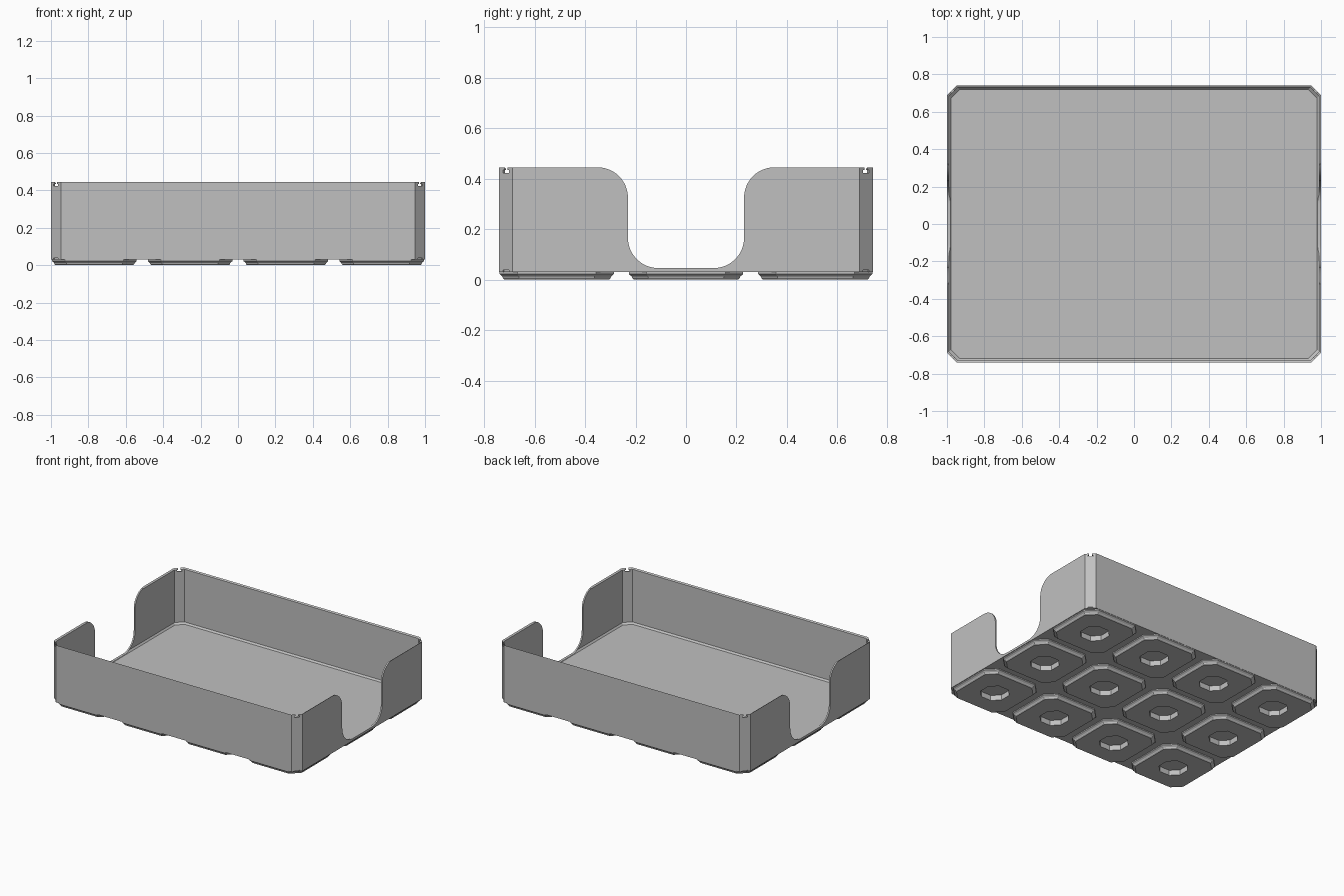
import bpy, bmesh, math
from mathutils import Matrix, Vector

if "Cube" in bpy.data.objects:
    bpy.data.objects.remove(bpy.data.objects["Cube"], do_unlink=True)

GREY = (0.53, 0.53, 0.53, 1)
grey = bpy.data.materials.new("plain_grey")
grey.use_nodes = True
grey.diffuse_color = GREY
grey.node_tree.nodes["Principled BSDF"].inputs["Base Color"].default_value = GREY

HX, HY, TOP, PITCH = 1.0, 0.74, 0.445, 0.512
CORNER, WALL = 0.053, 0.011


def finish(bm, name):
    bmesh.ops.recalc_face_normals(bm, faces=bm.faces)
    mesh = bpy.data.meshes.new(name)
    bm.to_mesh(mesh)
    bm.free()
    mesh.materials.append(grey)
    obj = bpy.data.objects.new(name, mesh)
    bpy.context.collection.objects.link(obj)
    return obj


def ring(hx, hy, c, z):
    """Rectangle with chamfered corners, eight points."""
    return [(hx, c - hy, z), (hx, hy - c, z), (hx - c, hy, z), (c - hx, hy, z),
            (-hx, hy - c, z), (-hx, c - hy, z), (c - hx, -hy, z), (hx - c, -hy, z)]


def loft(name, rings, caps=(True, True), matrix=Matrix()):
    bm = bmesh.new()
    loops = [[bm.verts.new(matrix @ Vector(p)) for p in r] for r in rings]
    n = len(loops[0])
    for a, b in zip(loops, loops[1:]):
        for i in range(n):
            j = (i + 1) % n
            bm.faces.new((a[i], a[j], b[j], b[i]))
    if caps[0]:
        bm.faces.new(loops[0])
    if caps[1]:
        bm.faces.new(loops[-1])
    return finish(bm, name)


def cut(target, cutter):
    cutter.hide_render = True
    mod = target.modifiers.new("cut", "BOOLEAN")
    mod.operation = "DIFFERENCE"
    mod.solver = "EXACT"
    mod.object = cutter
    bpy.context.view_layer.objects.active = target
    bpy.ops.object.modifier_apply(modifier=mod.name)
    bpy.data.objects.remove(cutter, do_unlink=True)


def box(name, size, matrix):
    bm = bmesh.new()
    bmesh.ops.create_cube(bm, size=1, matrix=matrix @ Matrix.Diagonal((*size, 1)))
    return finish(bm, name)


# Tray shell: outer wall, sloped rim, inner wall, floor with a small cove
ix, iy, ic = HX - WALL, HY - WALL, CORNER - WALL * 0.6
tray = loft("tray_body", [
    ring(HX, HY, CORNER, 0.03),
    ring(HX, HY, CORNER, TOP),
    ring(ix, iy, ic, TOP - 0.007),
    ring(ix, iy, ic, 0.055),
    ring(ix - 0.01, iy - 0.01, ic, 0.043)])

# Rounded hand opening through both side walls
R = 0.12
half = [(0.35, 0.6)]
for cy, cz, start in ((0.35, TOP - R, 90), (0.11, 0.046 + R, 0)):
    for k in range(13):
        a = math.radians(start + (7.5 * k if start else -7.5 * k))
        half.append((cy + R * math.cos(a), cz + R * math.sin(a)))
outline = half + [(-y, z) for y, z in reversed(half)]
cut(tray, loft("opening_cutter",
               [[(x, y, z) for y, z in outline] for x in (-1.2, 1.2)]))

# Key slots at the top and sockets at the bottom of each chamfered corner
for sx in (-1, 1):
    for sy in (-1, 1):
        spot = Vector((sx * (HX - CORNER / 2), sy * (HY - CORNER / 2), 0))
        turn = Matrix.Rotation(math.atan2(sy, sx), 4, "Z")
        for depth, width, low, high in ((0.06, 0.018, 0.432, 0.46),
                                        (0.06, 0.034, 0.423, 0.434),
                                        (0.014, 0.034, 0.02, 0.038)):
            place = Matrix.Translation(spot + Vector((0, 0, (low + high) / 2))) @ turn
            cut(tray, box("slot_cutter", (depth, width, high - low), place))

# Stacking feet in a grid, each with an eight-sided pocket
for col in range(4):
    for row in range(3):
        place = Matrix.Translation(((col - 1.5) * PITCH, (row - 1) * PITCH, 0))
        cut(tray, loft("pocket_cutter",
                       [ring(0.09, 0.09, 0.05, z) for z in (0.01, 0.038)],
                       matrix=place))
        loft(f"foot_{col + 1}_{row + 1}", [
            ring(0.226, 0.226, 0.07, 0.03),
            ring(0.226, 0.226, 0.07, 0.022),
            ring(0.215, 0.215, 0.065, 0.012),
            ring(0.213, 0.213, 0.064, 0.006),
            ring(0.207, 0.207, 0.061, 0.0),
            ring(0.09, 0.09, 0.05, 0.0),
            ring(0.09, 0.09, 0.05, 0.03)], caps=(False, False), matrix=place)

# Smooth the curved opening, keep the chamfers sharp
bpy.ops.object.select_all(action="DESELECT")
tray.select_set(True)
bpy.context.view_layer.objects.active = tray
bpy.ops.object.shade_smooth_by_angle(angle=math.radians(20))
